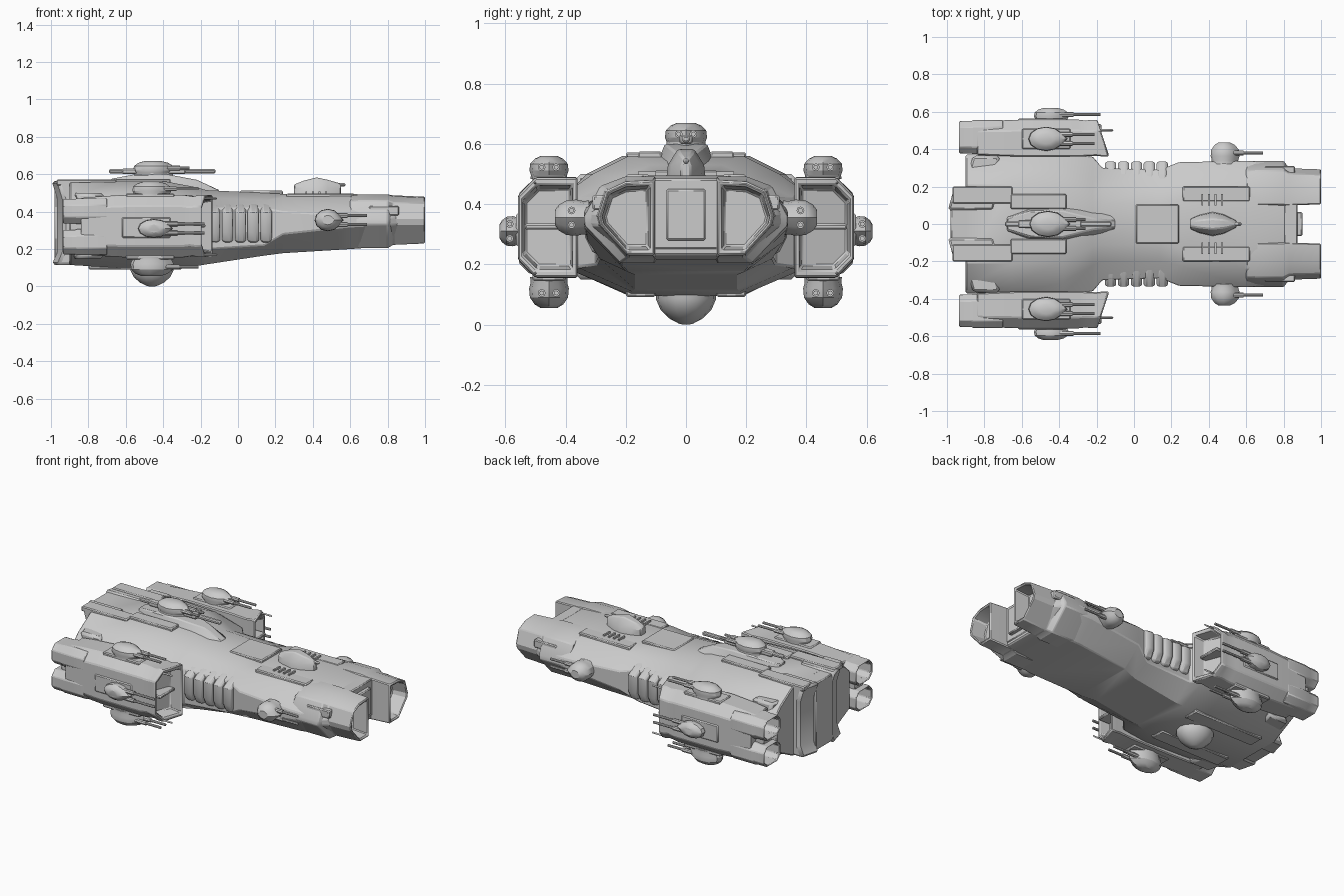
import bpy, bmesh, math
from mathutils import Vector

if "Cube" in bpy.data.objects:
    bpy.data.objects.remove(bpy.data.objects["Cube"])


def finish(name, bm, mirror=True, bevel=0.006):
    bmesh.ops.recalc_face_normals(bm, faces=bm.faces)
    me = bpy.data.meshes.new(name)
    bm.to_mesh(me)
    bm.free()
    me.shade_smooth()
    me.set_sharp_from_angle(angle=math.radians(28))
    ob = bpy.data.objects.new(name, me)
    bpy.context.collection.objects.link(ob)
    if bevel:
        b = ob.modifiers.new("bevel", 'BEVEL')
        b.width, b.segments, b.limit_method = bevel, 1, 'ANGLE'
        b.angle_limit = math.radians(32)
    if mirror:
        ob.modifiers.new("mirror", 'MIRROR').use_axis = (False, True, False)
    return ob


def ring(x, pts, s=1.0, shear=0.0):
    # cross-section at x, scaled about its middle, optionally slanted along y
    cy = (min(p[0] for p in pts) + max(p[0] for p in pts)) / 2
    cz = (min(p[1] for p in pts) + max(p[1] for p in pts)) / 2
    return [Vector((x + shear * (y - cy), cy + (y - cy) * s, cz + (z - cz) * s)) for y, z in pts]


def loft(bm, rings):
    vs = [[bm.verts.new(p) for p in r] for r in rings]
    n = len(vs[0])
    for a, b in zip(vs, vs[1:]):
        for i in range(n):
            bm.faces.new((a[i], a[(i + 1) % n], b[(i + 1) % n], b[i]))
    bm.faces.new(vs[0])
    bm.faces.new(vs[-1])


def box(bm, x0, x1, y0, y1, z0, z1):
    q = [(y0, z0), (y1, z0), (y1, z1), (y0, z1)]
    loft(bm, [ring(x0, q), ring(x1, q)])


def full(half):
    return half + [(-y, z) for y, z in reversed(half)]


def chamfered(y0, y1, z0, z1, c):
    return [(y0, z0 + c), (y0 + c, z0), (y1 - c, z0), (y1, z0 + c),
            (y1, z1 - c), (y1 - c, z1), (y0 + c, z1), (y0, z1 - c)]


def turret(name, x, y, z, normal, rx, rt, h, reach, gap=0.024, mirror=True):
    # domed body on a broad collar with barrels pointing to the bow
    bm = bmesh.new()
    ny, nz = normal

    def place(px, t, up):
        return Vector((x + px, y + ny * up + nz * t, z + nz * up - ny * t))
    rings = []
    for up, s in [(-0.03, .95), (0.15, .92), (0.35, 1), (0.65, .96), (0.88, .72), (1, .42)]:
        r = []
        for i in range(12):
            a = math.tau * i / 12
            r.append(place(rx * s * math.cos(a) * (1.2 if math.cos(a) > .9 else 1), rt * s * math.sin(a), up * h))
        rings.append(r)
    loft(bm, rings)
    for t0 in ((-gap, gap) if gap else (0,)):
        for x0, x1, rad in ((0, rx * 1.5, .013), (0, reach, .008)):
            loft(bm, [[place(px, t0 + rad * math.cos(math.tau * k / 8), h * .5 + rad * math.sin(math.tau * k / 8))
                       for k in range(8)] for px in (x0, x1)])
    return finish(name, bm, mirror, 0)


# main hull
rows = [
    (-.90, .21, .555, .33, .48, .37, .44, .20, .20, .115),
    (-.65, .21, .56, .33, .50, .38, .45, .19, .20, .10),
    (-.38, .19, .56, .31, .50, .38, .45, .18, .18, .095),
    (-.22, .12, .53, .22, .485, .36, .42, .19, .18, .11),
    (-.17, .11, .515, .20, .475, .30, .42, .20, .17, .118),
    (.14, .11, .50, .20, .46, .29, .42, .22, .17, .165),
    (.24, .13, .495, .22, .475, .33, .40, .28, .20, .178),
    (.60, .14, .495, .24, .475, .338, .38, .32, .22, .20),
    (.80, .12, .485, .24, .465, .325, .37, .33, .20, .215),
    (.87, .10, .475, .20, .45, .28, .37, .33, .17, .23)]
bm = bmesh.new()
loft(bm, [ring(x, full([(a, b), (c, d), (e, f), (e, g), (i, j)])) for x, a, b, c, d, e, f, g, i, j in rows])
finish("main_hull", bm, False)

# stern columns with hollowed rear faces
bm = bmesh.new()
for y0, y1, xr, zb, zt in ((.07, .20, -1.0, .115, .565), (.235, .365, -.90, .15, .50)):
    prof = [(-.75, zb), (xr, zb), (xr + .03, zb + .07), (xr + .03, zt - .1), (xr, zt), (-.75, zt)]
    loft(bm, [[Vector((x + d, y, z)) for x, z in prof] for y, d in ((y0, 0), (y1, .035))])
finish("stern_columns", bm, bevel=.015)
bm = bmesh.new()
box(bm, -.98, -.8, -.09, .09, .125, .555)
finish("stern_panel", bm, False)

# raised deck strips and hull plating
bm = bmesh.new()
for x0, x1, y0, y1, z0, z1 in ((-.97, -.65, .11, .2, .54, .572), (-.66, -.36, .08, .16, .54, .575),
                               (.26, .62, .12, .2, .46, .498), (-.8, -.3, .1, .2, .092, .13)):
    box(bm, x0, x1, y0, y1, z0, z1)
finish("deck_strips", bm)

# spine fairing and deck hatch
bm = bmesh.new()
loft(bm, [ring(x, full([(a, z), (b, .50)])) for x, a, b, z in
          ((-.68, .03, .06, .575), (-.55, .07, .1, .60), (-.38, .07, .11, .60), (-.22, .03, .08, .57), (-.10, .015, .05, .515))])
finish("spine_fairing", bm, False)
bm = bmesh.new()
box(bm, .01, .24, -.105, .105, .47, .512)
finish("deck_hatch", bm, False)

# neck ribs
bm = bmesh.new()
rib = [(.18, .455), (.27, .435), (.335, .40), (.335, .29), (.31, .24), (.18, .2)]
for i in range(5):
    x = -.125 + i * .069
    loft(bm, [ring(x - .03, rib, .9), ring(x - .015, rib), ring(x + .015, rib), ring(x + .03, rib, .9)])
finish("neck_ribs", bm, bevel=.004)

# bow prongs with open fronts
P = [(.10, .492), (.20, .492), (.285, .46), (.338, .36), (.338, .33), (.22, .205), (.10, .205)]
Q = [(.105, .48), (.20, .475), (.265, .445), (.292, .36), (.285, .33), (.195, .23), (.105, .23)]
bm = bmesh.new()
loft(bm, [ring(.60, P, .95), ring(.65, P), ring(.80, P), ring(.83, Q, 1.06), ring(1.0, Q),
          ring(1.0, Q, .86), ring(.90, Q, .76)])
box(bm, .70, .86, .26, .31, .38, .43)
finish("bow_prongs", bm)

# bow centre block
bm = bmesh.new()
box(bm, .80, .875, -.11, .11, .25, .485)
box(bm, .85, .90, -.065, .065, .28, .45)
finish("bow_centre", bm, False)

# side pods with slanted, framed intakes
S = [(.36, .155), (.50, .155), (.558, .215), (.558, .43), (.50, .49), (.36, .49)]
bm = bmesh.new()
loft(bm, [ring(-.84, S, .90), ring(-.74, S, .95), ring(-.60, S), ring(-.30, S), ring(-.23, S, .95, -.3),
          ring(-.20, S, .99, -.3), ring(-.165, S, .99, -.3), ring(-.165, S, .84, -.3), ring(-.24, S, .76, -.3)])
box(bm, -.26, -.175, .385, .535, .315, .335)
box(bm, -.62, -.36, .54, .564, .26, .37)
box(bm, -.60, -.34, .40, .51, .475, .497)
box(bm, -.60, -.34, .40, .51, .145, .17)
for z in (.17, .47):
    box(bm, -.2, -.11, .495, .507, z - .006, z + .006)
finish("side_pods", bm)

# pod nozzles, hollow at the rear
bm = bmesh.new()
for z0, z1 in ((.17, .305), (.335, .47)):
    N = chamfered(.375, .553, z0, z1, .035)
    loft(bm, [ring(-.70, N, 1.02), ring(-.86, N, 1.02), ring(-.87, N, .97), ring(-.935, N, .97),
              ring(-.935, N, .84), ring(-.84, N, .7)])
box(bm, -.90, -.75, .42, .50, .29, .35)
finish("pod_nozzles", bm)

# turrets
turret("pod_top_turrets", -.47, .455, .485, (0, 1), .095, .065, .075, .26)
turret("pod_bottom_turrets", -.47, .455, .155, (0, -1), .105, .066, .1, .26)
turret("pod_side_turrets", -.45, .55, .31, (1, 0), .085, .05, .07, .27)
turret("bow_side_turrets", .48, .325, .355, (1, 0), .07, .06, .11, .21)
turret("spine_turret", -.46, 0, .595, (0, 1), .1, .07, .075, .2, mirror=False)

# bow deck turret, a low teardrop with one barrel
bm = bmesh.new()
loft(bm, [ring(x, full([(w * .45, z), (w, .53), (w * 1.1, .48)])) for x, w, z in
          ((.30, .025, .545), (.35, .045, .565), (.42, .06, .583), (.48, .048, .57), (.55, .015, .55))])
box(bm, .5, .575, -.01, .01, .535, .552)
finish("bow_deck_turret", bm, False)

# long spine gun
bm = bmesh.new()
box(bm, -.69, -.12, -.013, .013, .605, .627)
box(bm, -.62, -.28, -.022, .022, .60, .63)
finish("spine_gun", bm, False)

# sensor fins beside the bow turret
bm = bmesh.new()
for i in range(4):
    box(bm, .36 + i * .035, .37 + i * .035, .10, .16, .48, .508)
finish("sensor_fins", bm, bevel=0)

# belly dome
bm = bmesh.new()
loft(bm, [[Vector((-.46 + r * 1.15 * math.cos(math.tau * k / 16), r * math.sin(math.tau * k / 16), z)) for k in range(16)]
          for z, r in ((.13, .10), (.085, .10), (.05, .085), (.02, .055), (.004, .025), (0, .012))])
finish("belly_dome", bm, False, 0)
